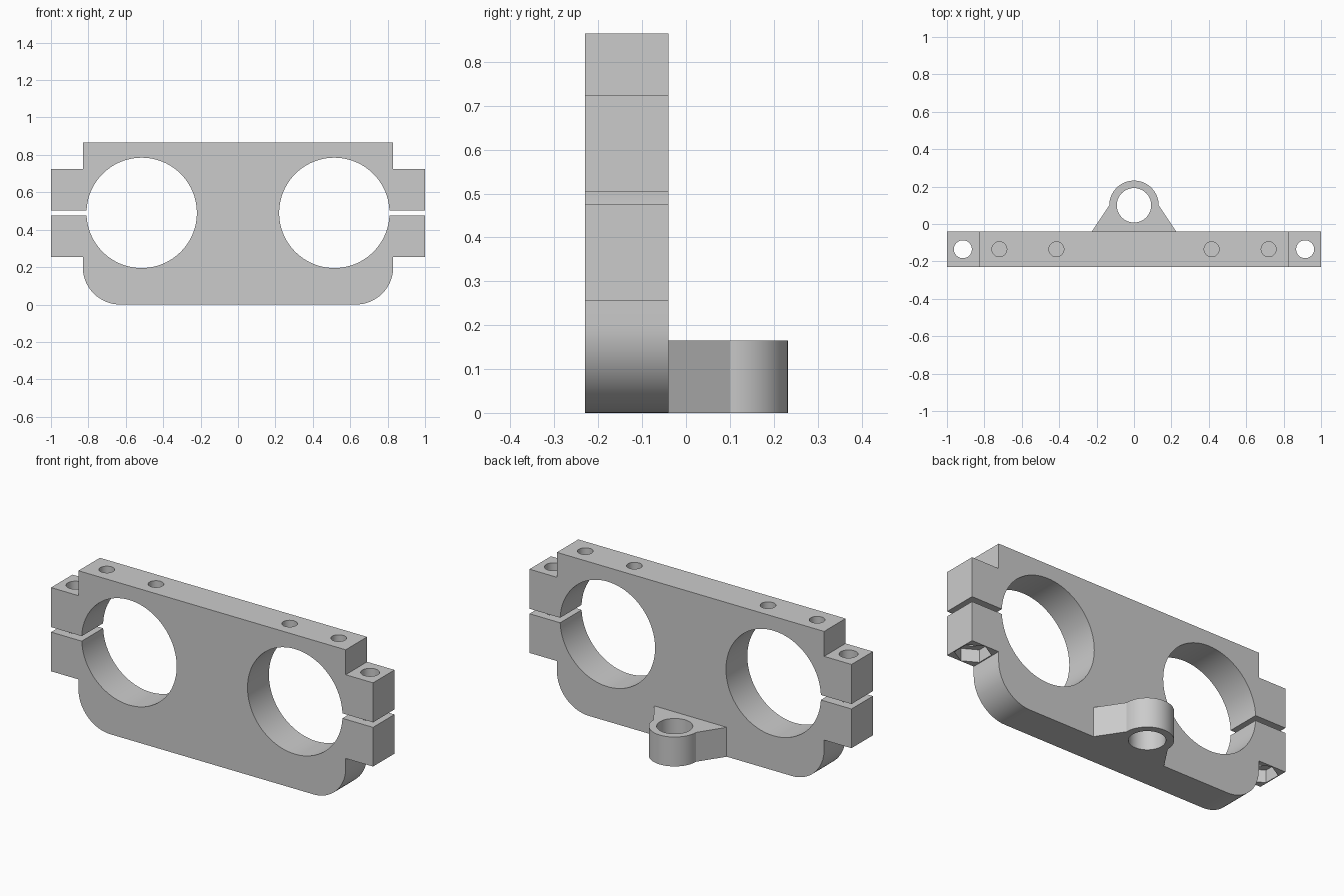
import bpy, bmesh, math

default = bpy.data.objects.get("Cube")
if default:
    bpy.data.objects.remove(default, do_unlink=True)

grey = bpy.data.materials.new("plain grey")
grey.use_nodes = True
colour = (0.6, 0.6, 0.6, 1)
grey.diffuse_color = colour
grey.node_tree.nodes["Principled BSDF"].inputs["Base Color"].default_value = colour

FRONT, BACK = -0.23, -0.04
MID = (FRONT + BACK) / 2


def arc(cx, cy, r, start, end, steps):
    """Points along an arc, angles in degrees."""
    angles = [math.radians(start + (end - start) * i / steps) for i in range(steps + 1)]
    return [(cx + r * math.cos(a), cy + r * math.sin(a)) for a in angles]


def extrude(name, outline, place, offset):
    """Fill an outline and extrude it along an offset."""
    bm = bmesh.new()
    face = bm.faces.new([bm.verts.new(place(u, v)) for u, v in outline])
    result = bmesh.ops.extrude_face_region(bm, geom=[face])
    moved = [g for g in result["geom"] if isinstance(g, bmesh.types.BMVert)]
    bmesh.ops.translate(bm, verts=moved, vec=offset)
    bmesh.ops.recalc_face_normals(bm, faces=bm.faces)
    mesh = bpy.data.meshes.new(name)
    bm.to_mesh(mesh)
    bm.free()
    mesh.materials.append(grey)
    obj = bpy.data.objects.new(name, mesh)
    bpy.context.collection.objects.link(obj)
    return obj


def upright(name, outline, y0, y1):
    return extrude(name, outline, lambda x, z: (x, y0, z), (0, y1 - y0, 0))


def flat(name, outline, z0, z1):
    return extrude(name, outline, lambda x, y: (x, y, z0), (0, 0, z1 - z0))


def circle(cx, cy, r, sides=48, turn=0):
    return arc(cx, cy, r, turn, turn + 360, sides)[:-1]


def cut(target, cutter):
    """Subtract a cutter and remove it."""
    mod = target.modifiers.new("cut", "BOOLEAN")
    mod.operation = "DIFFERENCE"
    mod.solver = "EXACT"
    mod.object = cutter
    cutter.hide_render = True
    bpy.context.view_layer.objects.active = target
    bpy.ops.object.modifier_apply(modifier=mod.name)
    bpy.data.objects.remove(cutter, do_unlink=True)


# Clamp plate with rounded lower corners and a lug at each end
half = arc(0.63, 0.2, 0.2, -90, 0, 16)
half += [(0.83, 0.255), (1, 0.255), (1, 0.725), (0.83, 0.725), (0.83, 0.865)]
plate = upright("clamp_plate", half + [(-x, z) for x, z in reversed(half)], FRONT, BACK)

for side in (-1, 1):
    # Large bore and the clamping slot that opens it
    cut(plate, upright("bore_cutter", circle(side * 0.515, 0.49, 0.295, 96), -0.5, 0.3))
    slot = [(side * x, z) for x, z in ((0.72, 0.475), (1.1, 0.475), (1.1, 0.503), (0.72, 0.503))]
    cut(plate, upright("slot_cutter", slot, -0.5, 0.3))
    # Lug bolt hole with a hexagonal nut pocket underneath
    cut(plate, flat("bolt_cutter", circle(side * 0.915, MID, 0.048), 0.1, 0.9))
    cut(plate, flat("nut_cutter", circle(side * 0.915, MID, 0.092, 6, 30), 0.2, 0.325))
    # Blind screw holes in the top edge
    for x in (0.415, 0.72):
        cut(plate, flat("screw_cutter", circle(side * x, MID, 0.04), 0.795, 0.95))

# Mounting boss on the back
outline = [(-0.225, BACK), (0.225, BACK)] + arc(0, 0.1, 0.132, 0, 180, 32)
boss = flat("mounting_boss", outline, 0, 0.165)
cut(boss, flat("boss_cutter", circle(0, 0.1, 0.092), -0.1, 0.3))

# Smooth the curved walls and keep the edges sharp
for obj in (plate, boss):
    bpy.ops.object.select_all(action="DESELECT")
    obj.select_set(True)
    bpy.context.view_layer.objects.active = obj
    bpy.ops.object.shade_smooth_by_angle(angle=math.radians(25))
